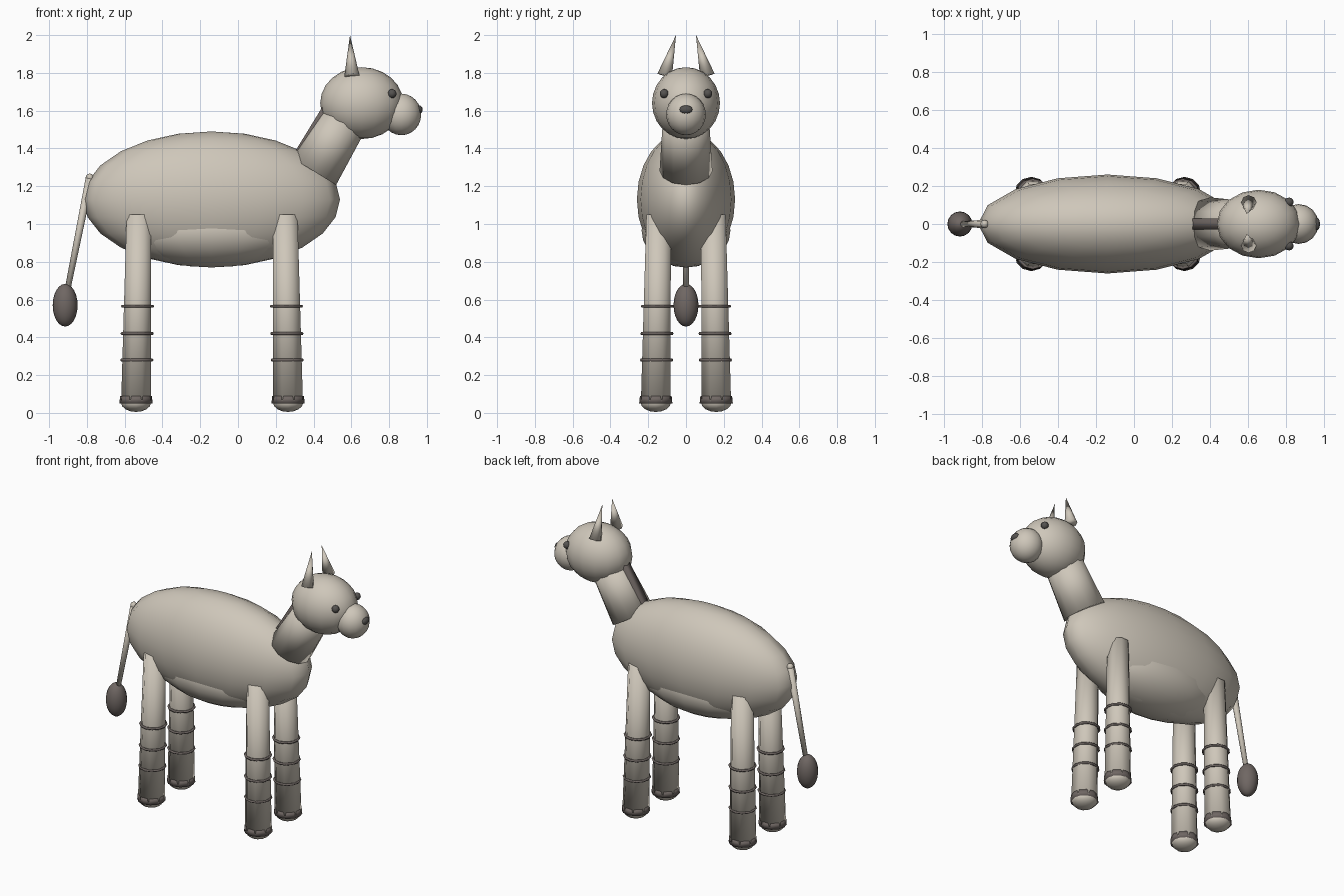
import bpy
from math import pi
from mathutils import Vector

if "Cube" in bpy.data.objects:
    bpy.data.objects.remove(bpy.data.objects["Cube"])


def material(name, rgb):
    m = bpy.data.materials.new(name)
    m.use_nodes = True
    m.diffuse_color = (*rgb, 1)
    m.node_tree.nodes["Principled BSDF"].inputs["Base Color"].default_value = (*rgb, 1)
    return m


COAT = material("pale coat", (0.62, 0.57, 0.49))
DARK = material("dark brown", (0.16, 0.135, 0.125))
BLACK = material("charcoal", (0.09, 0.085, 0.08))


def finish(name, mat):
    ob = bpy.context.object
    ob.name = name
    ob.data.materials.append(mat)
    bpy.ops.object.shade_smooth()
    return ob


def ball(name, loc, radii, mat, segments=16, rings=12):
    bpy.ops.mesh.primitive_uv_sphere_add(segments=segments, ring_count=rings,
                                         radius=1, location=loc)
    bpy.context.object.scale = radii
    return finish(name, mat)


def rod(name, start, end, r1, r2, mat, sides=12, spin=0):
    # tapered cylinder between two points
    a, b = Vector(start), Vector(end)
    bpy.ops.mesh.primitive_cone_add(vertices=sides, radius1=r1, radius2=r2,
                                    depth=(b - a).length, location=(a + b) / 2)
    ob = bpy.context.object
    ob.rotation_mode = 'QUATERNION'
    ob.rotation_quaternion = Vector((0, 0, 1)).rotation_difference(b - a)
    if spin:
        for v in ob.data.vertices:
            v.co.rotate(Vector((0, 0, 1)).rotation_difference(Vector((0, 0, 1))))
        from mathutils import Matrix
        ob.data.transform(Matrix.Rotation(spin, 4, 'Z'))
    return finish(name, mat)


# Trunk
ball("body", (-0.14, 0, 1.13), (0.68, 0.26, 0.36), COAT)
ball("belly", (-0.14, 0, 0.965), (0.46, 0.235, 0.195), COAT)

# Neck and mane
rod("neck", (0.40, 0, 1.28), (0.59, 0, 1.59), 0.14, 0.12, COAT)
bpy.ops.mesh.primitive_cube_add(size=1, location=(0.405, 0, 1.485),
                                rotation=(0, 0.55, 0))
bpy.context.object.scale = (0.07, 0.06, 0.32)
finish("mane", DARK)

# Head
ball("head", (0.655, 0, 1.64), (0.22, 0.18, 0.19), COAT)
ball("muzzle", (0.865, 0, 1.58), (0.105, 0.105, 0.11), COAT)
ball("nose", (0.958, 0, 1.605), (0.02, 0.035, 0.023), BLACK, 12, 8)
for side, s in (("left", 1), ("right", -1)):
    ball(side + "_eye", (0.815, s * 0.115, 1.69), (0.024,) * 3, BLACK, 12, 8)
    rod(side + "_ear", (0.603, s * 0.113, 1.785), (0.593, s * 0.053, 2.0),
        0.04, 0, COAT, 8)

# Legs with rings and hooves
for end, x, lean in (("front", 0.265, -0.015), ("rear", -0.54, 0.015)):
    for side, s in (("left", 1), ("right", -1)):
        name = f"{end}_{side}_"
        y = s * 0.16
        rod(name + "leg", (x, y, 0.06), (x + lean, y - s * 0.015, 1.05),
            0.085, 0.07, COAT, 8, pi / 8)
        for i, z in enumerate((0.28, 0.42, 0.565)):
            bpy.ops.mesh.primitive_torus_add(
                location=(x + lean * z, y - s * 0.015 * z, z),
                major_radius=0.08, minor_radius=0.008,
                major_segments=12, minor_segments=6)
            finish(f"{name}ring_{i + 1}", DARK)
        rod(name + "hoof", (x, y, 0.05), (x, y, 0.09), 0.088, 0.084, DARK, 12)
        ball(name + "foot", (x, y, 0.055), (0.08, 0.08, 0.05), COAT, 12, 8)

# Tail
ball("tail_base", (-0.785, 0, 1.245), (0.022,) * 3, COAT, 8, 6)
rod("tail", (-0.785, 0, 1.24), (-0.905, 0, 0.64), 0.022, 0.015, COAT, 8)
ball("tail_tuft", (-0.915, 0, 0.57), (0.066, 0.066, 0.113), DARK)
